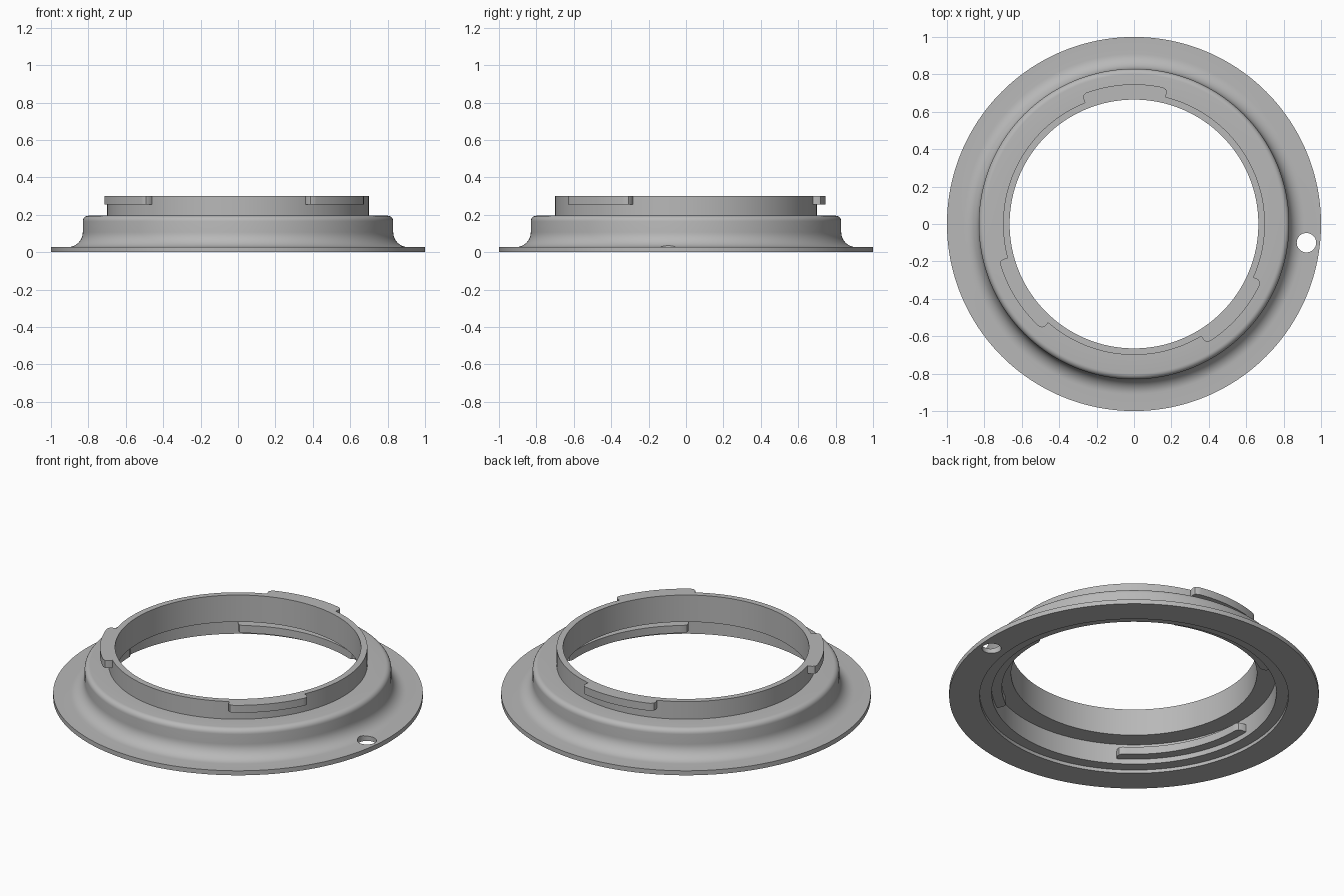
import bpy, bmesh, math

cube = bpy.data.objects.get("Cube")
if cube:
    bpy.data.objects.remove(cube)

metal = bpy.data.materials.new("satin_grey_metal")
metal.use_nodes = True
GREY = (0.48, 0.48, 0.48, 1)
metal.diffuse_color = GREY
metal.node_tree.nodes["Principled BSDF"].inputs["Base Color"].default_value = GREY

SEGMENTS = 192


def finish(name, bm):
    """Turn a bmesh into a shaded object with the metal material."""
    bmesh.ops.recalc_face_normals(bm, faces=bm.faces)
    mesh = bpy.data.meshes.new(name)
    bm.to_mesh(mesh)
    bm.free()
    mesh.materials.append(metal)
    obj = bpy.data.objects.new(name, mesh)
    bpy.context.collection.objects.link(obj)
    return obj


def smooth(obj):
    bpy.ops.object.select_all(action='DESELECT')
    obj.select_set(True)
    bpy.context.view_layer.objects.active = obj
    bpy.ops.object.shade_smooth_by_angle(angle=math.radians(28))


def lathe(name, profile):
    """Revolve a closed (radius, height) profile about z."""
    bm = bmesh.new()
    rings = []
    for i in range(SEGMENTS):
        a = math.tau * i / SEGMENTS
        rings.append([bm.verts.new((r * math.cos(a), r * math.sin(a), z)) for r, z in profile])
    n = len(profile)
    for i, ring in enumerate(rings):
        after = rings[(i + 1) % SEGMENTS]
        for j in range(n):
            k = (j + 1) % n
            bm.faces.new((ring[j], after[j], after[k], ring[k]))
    return finish(name, bm)


def arc_lug(name, start, end, root, tip, bottom, top):
    """Curved tab from root radius to tip radius, with eased end corners."""
    bm = bmesh.new()
    steps = 32
    ease = 2.0
    stations = [(start, 0.55), (start + ease * 0.3, 0.85)]
    stations += [(start + ease + (end - start - 2 * ease) * i / steps, 1) for i in range(steps + 1)]
    stations += [(end - ease * 0.3, 0.85), (end, 0.55)]
    sections = []
    for deg, reach in stations:
        a = math.radians(deg)
        far = root + (tip - root) * reach
        corners = [(root, bottom), (far, bottom), (far, top), (root, top)]
        sections.append([bm.verts.new((r * math.cos(a), r * math.sin(a), z)) for r, z in corners])
    for s, t in zip(sections, sections[1:]):
        for j in range(4):
            k = (j + 1) % 4
            bm.faces.new((s[j], t[j], t[k], s[k]))
    bm.faces.new(sections[0])
    bm.faces.new(sections[-1])
    smooth(finish(name, bm))


def arc(cx, cz, rx, rz, a0, a1, count):
    """Points on an elliptical arc in the profile plane."""
    angles = [math.radians(a0 + (a1 - a0) * i / count) for i in range(count + 1)]
    return [(cx + rx * math.cos(a), cz + rz * math.sin(a)) for a in angles]


# Flange, filleted shoulder, upper collar and stepped underside
profile = [(0.835, 0), (1, 0), (1, 0.027)]
profile += arc(0.91, 0.107, 0.08, 0.08, 270, 180, 10)
profile += arc(0.80, 0.165, 0.03, 0.03, 0, 90, 6)
profile += [(0.70, 0.195), (0.70, 0.30), (0.665, 0.30), (0.665, 0.14),
            (0.77, 0.14), (0.77, 0.02), (0.835, 0.02)]
body = lathe("adapter_ring", profile)

# Round locating hole through the flange
bm = bmesh.new()
bmesh.ops.create_cone(bm, cap_ends=True, segments=40, radius1=0.052, radius2=0.052, depth=0.2)
cutter = finish("hole_cutter", bm)
cutter.location = (0.922, -0.1, 0)
cutter.hide_render = True
hole = body.modifiers.new("locating_hole", 'BOOLEAN')
hole.object = cutter
hole.operation = 'DIFFERENCE'
hole.solver = 'EXACT'
bpy.ops.object.select_all(action='DESELECT')
bpy.context.view_layer.objects.active = body
body.select_set(True)
bpy.ops.object.modifier_apply(modifier=hole.name)
bpy.data.objects.remove(cutter)
smooth(body)

# Outer bayonet lugs, flush with the collar top
for side, start, end in (("back", 76, 112), ("right", 195, 229), ("left", 301, 336)):
    arc_lug("outer_lug_" + side, start, end, 0.698, 0.747, 0.255, 0.30)

# Inner bayonet lugs in the lower cavity
for side, start, end in (("back", 66, 125), ("right", 178, 237), ("left", 304, 366)):
    arc_lug("inner_lug_" + side, start, end, 0.775, 0.715, 0.05, 0.095)
